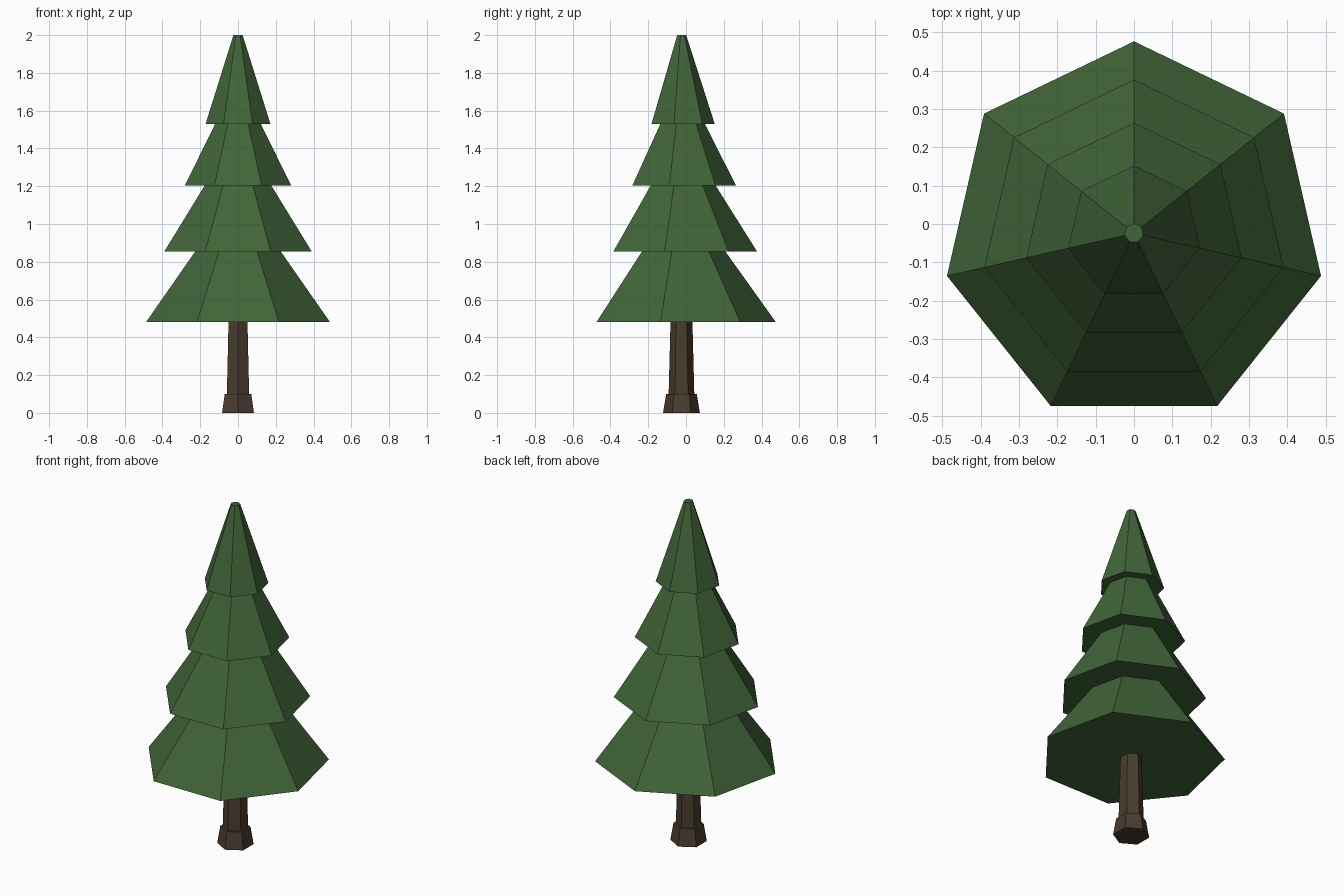
import bpy
import bmesh
from math import sin, cos, tau

cube = bpy.data.objects.get("Cube")
if cube:
    bpy.data.objects.remove(cube, do_unlink=True)

AXIS_Y = -0.024


def flat_material(name, rgb):
    mat = bpy.data.materials.new(name)
    mat.use_nodes = True
    color = (*rgb, 1.0)
    mat.diffuse_color = color
    bsdf = mat.node_tree.nodes["Principled BSDF"]
    bsdf.inputs["Base Color"].default_value = color
    bsdf.inputs["Roughness"].default_value = 0.9
    return mat


def lathe(name, sides, profile, mat):
    """Faceted closed solid from (radius, z) rings, one corner towards the back."""
    bm = bmesh.new()
    rings = []
    for radius, z in profile:
        angles = [tau * i / sides for i in range(sides)]
        rings.append([bm.verts.new((-radius * sin(a), radius * cos(a) + AXIS_Y, z))
                      for a in angles])
    for low, high in zip(rings, rings[1:]):
        for i in range(sides):
            j = (i + 1) % sides
            bm.faces.new((low[i], low[j], high[j], high[i]))
    bm.faces.new(rings[0][::-1])
    bm.faces.new(rings[-1])
    bmesh.ops.recalc_face_normals(bm, faces=bm.faces)
    mesh = bpy.data.meshes.new(name)
    bm.to_mesh(mesh)
    bm.free()
    mesh.materials.append(mat)
    obj = bpy.data.objects.new(name, mesh)
    bpy.context.collection.objects.link(obj)
    return obj


needles = flat_material("needle green", (0.052, 0.130, 0.040))
bark = flat_material("bark brown", (0.068, 0.045, 0.028))

# Trunk with a flared foot and a small ledge above it
lathe("trunk", 6, [(0.0975, 0), (0.081, 0.10), (0.068, 0.10), (0.058, 0.48)], bark)

# Stacked skirts: bottom radius, top radius, bottom height, top height
tiers = [(0.5, 0.232, 0.48, 0.855),
         (0.4, 0.18, 0.855, 1.205),
         (0.288, 0.124, 1.205, 1.53),
         (0.176, 0.025, 1.53, 2.0)]
canopy = []
for r_low, r_high, z_low, z_high in tiers:
    canopy += [(r_low, z_low), (r_high, z_high)]
lathe("canopy", 7, canopy, needles)
